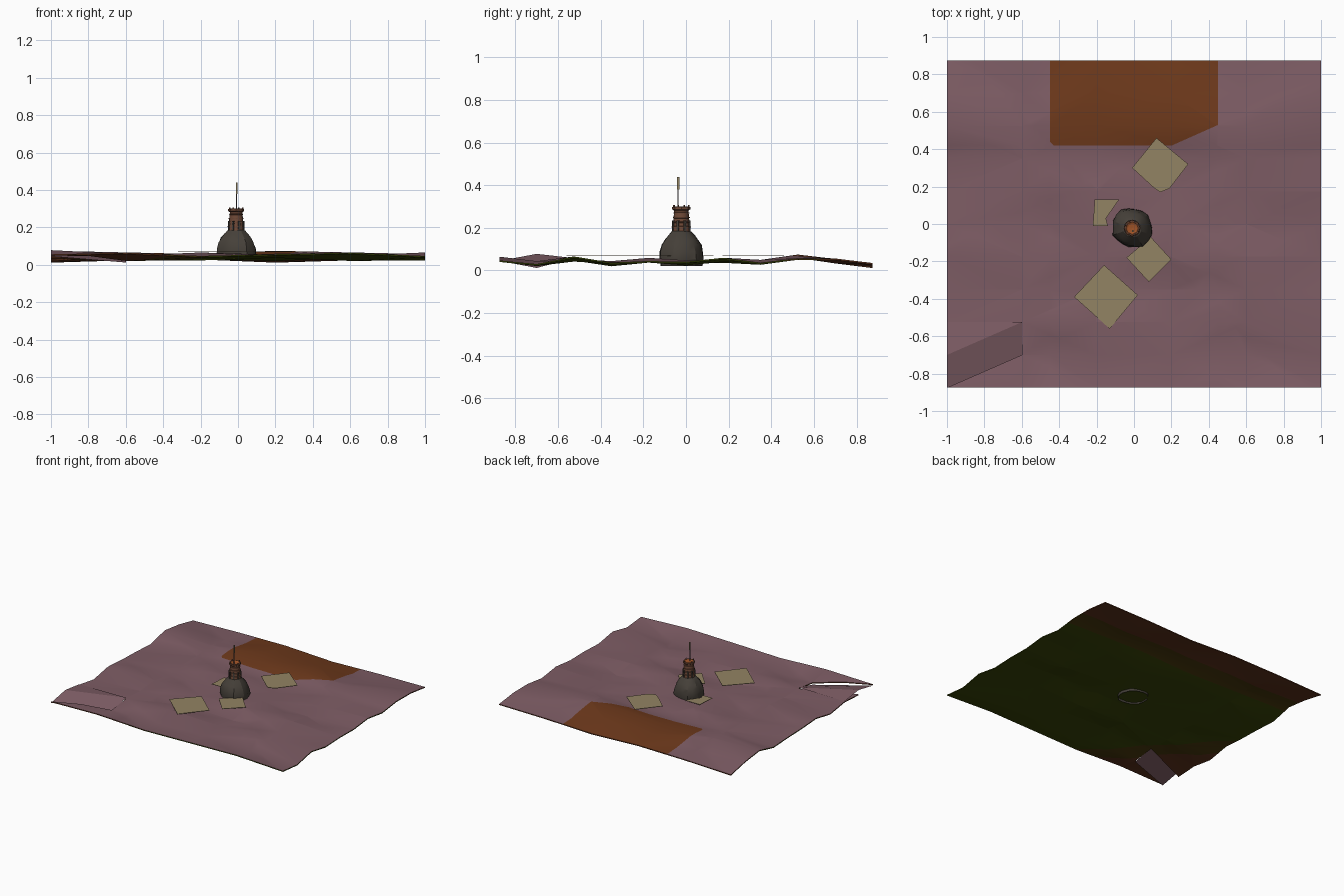
import bpy, bmesh, math, random
from mathutils import Vector, Matrix

random.seed(4)
cube = bpy.data.objects.get("Cube")
if cube:
    bpy.data.objects.remove(cube, do_unlink=True)


def material(name, *rgb):
    m = bpy.data.materials.new(name)
    m.use_nodes = True
    col = [c ** 2.2 for c in rgb] + [1]
    m.diffuse_color = col
    m.node_tree.nodes["Principled BSDF"].inputs["Base Color"].default_value = col
    return m


MAUVE = material("mauve ground", .49, .365, .395)
RUST = material("rust ground", .43, .235, .13)
OLIVE = material("olive underside", .23, .27, .06)
BARK = material("olive brown underside", .29, .23, .08)
UMBER = material("umber underside", .37, .21, .13)
SAND = material("sand slab", .57, .51, .39)
ROCK = material("grey rock", .28, .26, .235)
CLAY = material("clay brick", .43, .29, .225)
COPPER = material("copper glow", .62, .33, .17)
STEEL = material("grey metal", .36, .33, .36)


def finish(name, bm, mats, angle=None):
    mesh = bpy.data.meshes.new(name)
    bm.to_mesh(mesh)
    bm.free()
    for m in mats:
        mesh.materials.append(m)
    ob = bpy.data.objects.new(name, mesh)
    bpy.context.collection.objects.link(ob)
    if angle:
        bpy.ops.object.select_all(action='DESELECT')
        ob.select_set(True)
        bpy.context.view_layer.objects.active = ob
        bpy.ops.object.shade_smooth_by_angle(angle=math.radians(angle))
    return ob


def cut(bm, co, no):
    bmesh.ops.bisect_plane(bm, geom=bm.verts[:] + bm.edges[:] + bm.faces[:],
                           plane_co=co, plane_no=no)


def inside(face, planes):
    c = face.calc_center_median()
    c.z = 0
    return all((c - Vector(co)).dot(Vector(no)) > 0 for co, no in planes)


# Rolling ground: ridges run across x, one height per row
ROWS = [.056, .034, .056, .036, .054, .04, .05, .04, .066, .05, .028]
D, THICK = .875, .007
# The tilted flap fills this opening in the ground
OPENING = [((-.6, 0, 0), (-1, 0, 0)), ((-1, -.875, 0), (-.175, .4, 0)),
           ((-1, -.7, 0), (.175, -.4, 0))]


def ground(offset):
    bm = bmesh.new()
    bmesh.ops.create_grid(bm, x_segments=5, y_segments=10, size=1)
    for v in bm.verts:
        i, j = round((v.co.x + 1) * 2.5), round((v.co.y + 1) * 5)
        wave = .01 * math.sin(2.1 * i + 1.7 * j)
        v.co = (v.co.x, v.co.y * D, ROWS[j] + wave + offset)
    bmesh.ops.triangulate(bm, faces=bm.faces)
    for co, no in OPENING:
        cut(bm, co, no)
    bmesh.ops.delete(bm, geom=[f for f in bm.faces if inside(f, OPENING)], context='FACES')
    return bm


# Upper skin with the rust patch at the back
bm = ground(0)
patch = [((-.45, .42, 0), (1, 0, 0)), ((.45, .42, 0), (-1, 0, 0)),
         ((0, .42, 0), (0, 1, 0)), ((.18, .41, 0), (-.12, .27, 0)),
         ((-.45, .44, 0), (1, 1, 0))]
for co, no in patch:
    cut(bm, co, no)
for f in bm.faces:
    f.material_index = inside(f, patch)
finish("ground_top", bm, [MAUVE, RUST], 60)

# Underside and thin rim, browner at the back and at one front corner
bm = ground(-THICK)
for y in (.47, .63):
    cut(bm, (0, y, 0), (0, 1, 0))
for s in (-1.25, -1.05):
    cut(bm, (s, 0, 0), (1, 1, 0))
for f in bm.faces:
    c = f.calc_center_median()
    s = c.x + c.y
    f.material_index = (c.y > .47) + (c.y > .63) + (s < -1.05) + (s < -1.25)
bmesh.ops.reverse_faces(bm, faces=bm.faces)
rim = [e for e in bm.edges if e.is_boundary]
for v in bmesh.ops.extrude_edge_only(bm, edges=rim)["geom"]:
    if isinstance(v, bmesh.types.BMVert):
        v.co.z += THICK
finish("ground_underside", bm, [OLIVE, BARK, UMBER], 40)

# Tilted flap at the front corner
bm = bmesh.new()
a, b, c, d, e = [bm.verts.new(p) for p in (
    (-1, -.875, .045), (-.6, -.7, .012), (-.6, -.525, .058),
    (-1, -.7, .078), (-1, -.525, .056))]
bm.faces.new((a, b, c, d))
bm.faces.new((d, c, e))
finish("ground_flap", bm, [MAUVE])


# Flat slabs lying around the tower
def slab(name, points, z=.067):
    bm = bmesh.new()
    face = bm.faces.new([bm.verts.new((x, y, z)) for x, y in points])
    for v in bmesh.ops.extrude_face_region(bm, geom=[face])["geom"]:
        if isinstance(v, bmesh.types.BMVert):
            v.co.z += .003
    bmesh.ops.recalc_face_normals(bm, faces=bm.faces)
    finish(name, bm, [SAND])


slab("large_slab", [(-.16, -.22), (-.32, -.39), (-.13, -.56), (.02, -.38)])
slab("back_slab", [(.12, .46), (-.01, .3), (.11, .19), (.14, .17), (.19, .19), (.29, .32)])
slab("front_slab", [(.09, -.07), (-.04, -.18), (.08, -.31), (.2, -.19)])
slab("side_slab", [(-.21, .13), (-.22, -.01), (-.14, -.01), (-.15, .03), (-.08, .13)])

# Tower parts share one centre line
CX, CY = -.01, -.022


def lathe(name, profile, sides, mat, rough=0, angle=None):
    """Revolve (radius, z) points; rough breaks the outline into crags."""
    bm = bmesh.new()
    crag = [random.uniform(-rough, rough) for _ in range(sides)]
    rings = []
    for r, z in profile:
        ring = []
        for s in range(sides):
            t = math.tau * s / sides
            rr = r * (1 + crag[s] + random.uniform(-rough, rough) / 2)
            ring.append(bm.verts.new((CX + rr * math.cos(t), CY + rr * math.sin(t), z)))
        rings.append(ring)
    for low, high in zip(rings, rings[1:]):
        for s in range(sides):
            n = (s + 1) % sides
            bm.faces.new((low[s], low[n], high[n], high[s]))
    return finish(name, bm, [mat], angle)


lathe("rock_mound", [(.1, .022), (.108, .055), (.105, .09), (.096, .12),
                     (.083, .145), (.062, .168), (.048, .183), (.03, .19)],
      18, ROCK, rough=.07, angle=25)
lathe("tower_shaft", [(.046, .165), (.039, .22), (.033, .285)], 16, CLAY, angle=40)
for k in range(4):
    z, r = .2 + .022 * k, .045 - .0025 * k
    lathe("tower_band", [(r - .006, z), (r, z + .002), (r, z + .006), (r - .006, z + .008)],
          16, CLAY)
lathe("tower_collar", [(.032, .28), (.043, .287), (.043, .298), (.033, .3), (.03, .288)],
      8, CLAY)
lathe("copper_bowl", [(.034, .3), (.022, .295), (.0005, .293)], 16, COPPER)


def box(name, size, place, mat, turn=0):
    bm = bmesh.new()
    bmesh.ops.create_cube(bm, size=1, matrix=Matrix.Translation(place)
                          @ Matrix.Rotation(turn, 4, 'Z') @ Matrix.Diagonal((*size, 1)))
    finish(name, bm, [mat])


# Upright ribs at the foot of the shaft and small posts on the collar
for k in range(8):
    t = math.tau * (k + .5) / 8
    c, s = math.cos(t), math.sin(t)
    box("shaft_rib", (.009, .01, .06), (CX + .041 * c, CY + .041 * s, .205), ROCK, t)
    if k % 2:
        box("collar_post", (.006, .006, .012), (CX + .037 * c, CY + .037 * s, .301), CLAY, t)

# Mast with a flat plate at its head
box("mast_pole", (.005, .005, .1), (-.007, -.037, .335), STEEL)
box("mast_plate", (.006, .012, .06), (-.007, -.037, .409), SAND)
